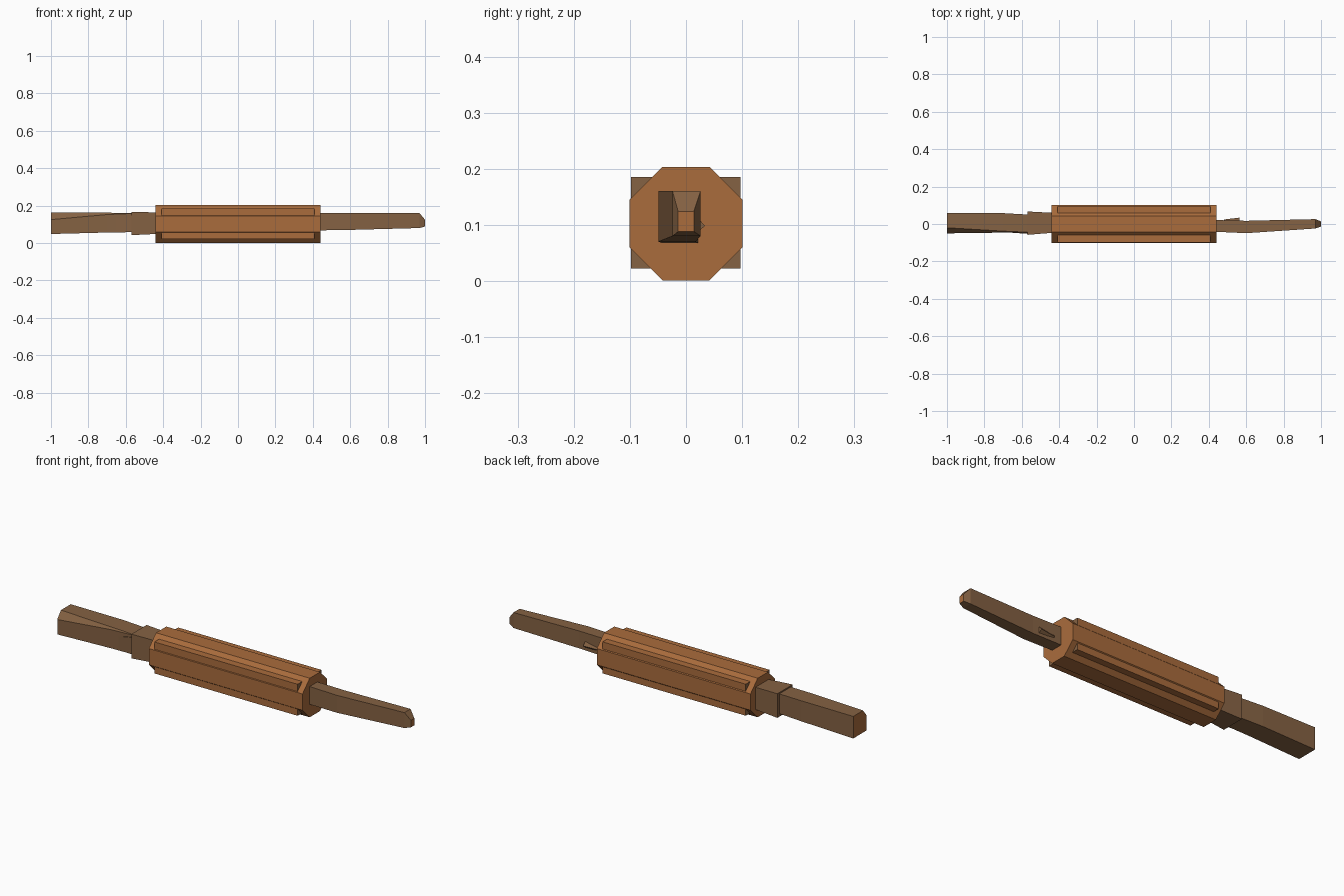
import bpy, bmesh
from mathutils import Vector

if "Cube" in bpy.data.objects:
    bpy.data.objects.remove(bpy.data.objects["Cube"])


def material(name, rgb):
    m = bpy.data.materials.new(name)
    m.diffuse_color = (*rgb, 1)
    m.use_nodes = True
    m.node_tree.nodes["Principled BSDF"].inputs["Base Color"].default_value = m.diffuse_color
    return m


ORANGE = material("cut wood orange", (0.40, 0.150, 0.046))
BROWN = material("bark brown", (0.235, 0.122, 0.056))


def loft(name, sections, side, ends):
    """Skin between (x, [(y, z), ...]) sections; sides and +-x ends get their own colour.
    ends is a pair: material for the -x end and for the +x end."""
    bm = bmesh.new()
    rings = [[bm.verts.new((x, y, z)) for y, z in pts] for x, pts in sections]
    n = len(rings[0])
    for a, b in zip(rings, rings[1:]):
        for i in range(n):
            j = (i + 1) % n
            bm.faces.new((a[i], a[j], b[j], b[i]))
    first = bm.faces.new(rings[0])
    last = bm.faces.new(rings[-1])
    mats = [side] + [m for m in (ORANGE, BROWN) if m is not side]
    first.material_index = mats.index(ends[0])
    last.material_index = mats.index(ends[1])
    bmesh.ops.recalc_face_normals(bm, faces=bm.faces)
    me = bpy.data.meshes.new(name)
    bm.to_mesh(me)
    bm.free()
    for m in mats:
        me.materials.append(m)
    ob = bpy.data.objects.new(name, me)
    bpy.context.collection.objects.link(ob)
    return ob


def rect(y0, y1, z0, z1):
    return [(y0, z0), (y1, z0), (y1, z1), (y0, z1)]


def clipped(y0, y1, z0, z1, cy, cz):
    """Rectangle with its upper front corner cut off."""
    return [(y0, z0), (y1, z0), (y1, z1), (y0 + cy, z1), (y0, z1 - cz)]


# Octagonal barrel
C, R, F = 0.102, 0.101, 0.042
octagon = [(R, C - F), (R, C + F), (F, C + R), (-F, C + R),
           (-R, C + F), (-R, C - F), (-F, C - R), (F, C - R)]
loft("barrel", [(-0.44, octagon), (0.44, octagon)], ORANGE, (ORANGE, ORANGE))

# Square core whose four corners show as ribs along the barrel
core = rect(-0.098, 0.097, 0.022, 0.185)
loft("corner_ribs", [(-0.41, core), (0.41, core)], ORANGE, (BROWN, BROWN))

# Tapered right handle with a bevelled tip
loft("right_handle", [
    (0.40, rect(-0.040, 0.022, 0.067, 0.160)),
    (0.60, rect(-0.049, 0.017, 0.070, 0.160)),
    (0.97, rect(-0.024, 0.026, 0.080, 0.160)),
    (1.00, rect(-0.014, 0.014, 0.088, 0.124)),
], BROWN, (BROWN, ORANGE))

# Small splinter on the back of the right handle
loft("right_splinter", [
    (0.48, [(0.005, 0.075), (0.024, 0.095), (0.005, 0.130)]),
    (0.565, [(0.005, 0.075), (0.034, 0.098), (0.005, 0.130)]),
], BROWN, (BROWN, BROWN))

# Left handle with a growing bevel on its upper front edge
loft("left_handle", [
    (-1.00, clipped(-0.050, 0.060, 0.048, 0.162, 0.030, 0.037)),
    (-0.70, clipped(-0.046, 0.058, 0.056, 0.162, 0.008, 0.010)),
    (-0.56, clipped(-0.046, 0.050, 0.058, 0.160, 0.002, 0.002)),
], BROWN, (ORANGE, BROWN))

# Small splinter in front of the collar
loft("left_splinter", [
    (-0.65, rect(-0.047, 0.0, 0.060, 0.130)),
    (-0.56, rect(-0.053, 0.0, 0.060, 0.150)),
], BROWN, (BROWN, BROWN))

# Collar where the left handle meets the barrel
loft("left_collar", [
    (-0.57, rect(-0.058, 0.067, 0.042, 0.167)),
    (-0.40, rect(-0.044, 0.058, 0.050, 0.162)),
], BROWN, (BROWN, BROWN))
